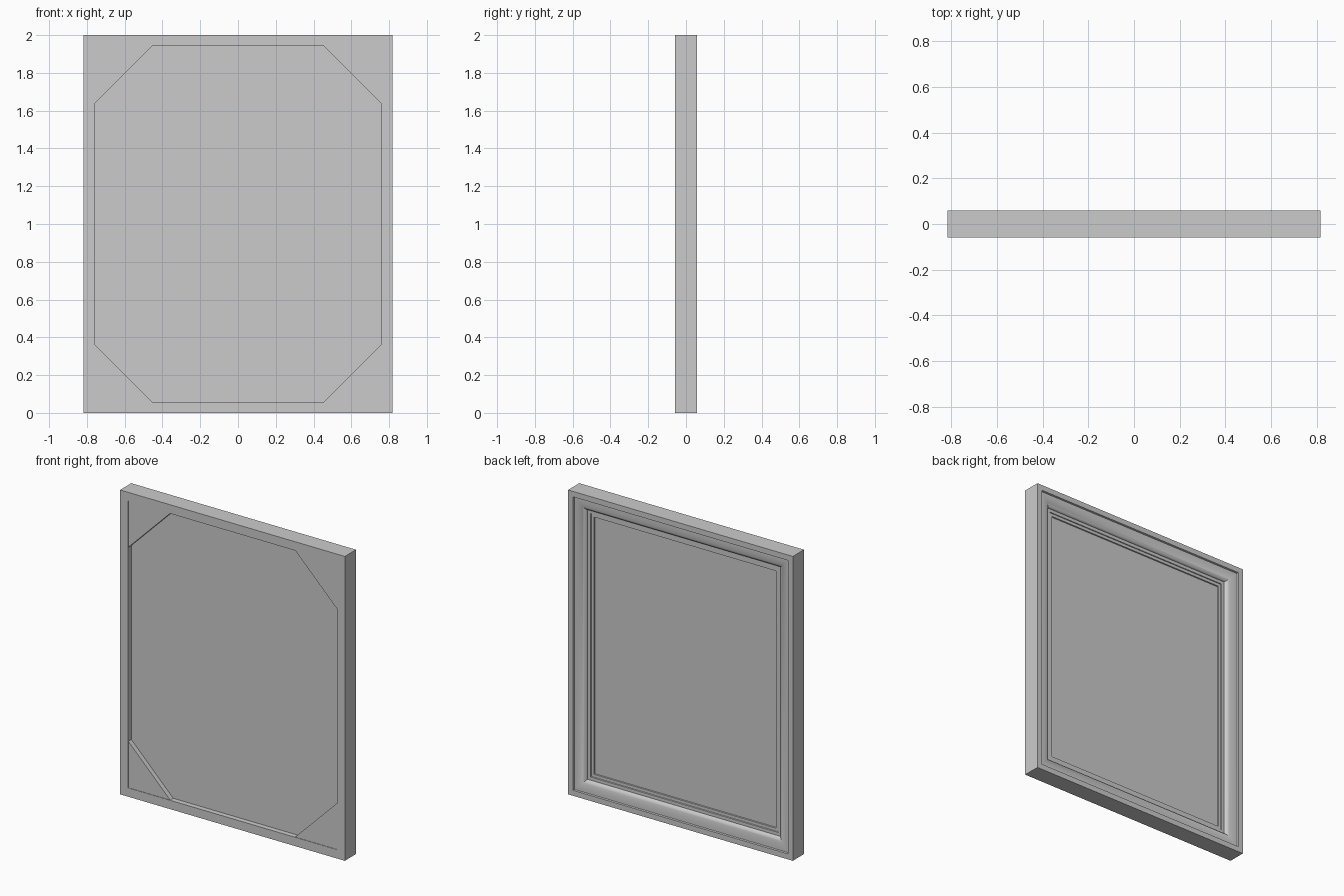
import bpy, bmesh, math

if "Cube" in bpy.data.objects:
    bpy.data.objects.remove(bpy.data.objects["Cube"])

W, H, D = 0.817, 2.0, 0.058      # half width, height, half depth
RABBET = 0.058                   # width of the rim seen from the front
PANEL_FRONT, PANEL_BACK = -0.024, 0.004


def finish(bm, name):
    bmesh.ops.recalc_face_normals(bm, faces=bm.faces)
    me = bpy.data.meshes.new(name)
    bm.to_mesh(me)
    bm.free()
    ob = bpy.data.objects.new(name, me)
    bpy.context.collection.objects.link(ob)
    return ob


def prism(name, outline, y0, y1):
    """Extrude an (x, z) outline from y0 to y1."""
    bm = bmesh.new()
    face = bm.faces.new([bm.verts.new((x, y0, z)) for x, z in outline])
    ext = bmesh.ops.extrude_face_region(bm, geom=[face])
    for v in ext["geom"]:
        if isinstance(v, bmesh.types.BMVert):
            v.co.y = y1
    return finish(bm, name)


def mitred_frame(name, profile):
    """Sweep a closed (inset, y) profile round the rectangle with mitred corners."""
    bm = bmesh.new()
    rings = []
    for o, y in profile:
        w = W - o
        rings.append([bm.verts.new((x, y, z)) for x, z in
                      ((-w, o), (w, o), (w, H - o), (-w, H - o))])
    for a, b in zip(rings, rings[1:] + rings[:1]):
        for i in range(4):
            j = (i + 1) % 4
            bm.faces.new((a[i], a[j], b[j], b[i]))
    return finish(bm, name)


# Moulded frame: front rim, outer side, flat band, step, rounded moulding, lip
profile = [(RABBET, PANEL_FRONT), (RABBET, -D), (0, -D), (0, D), (0.036, D), (0.038, D - 0.012), (0.045, D - 0.012)]
for i in range(1, 11):
    a = math.radians(90) * i / 10
    profile.append((0.045 + 0.068 * math.sin(a), D - 0.040 + 0.028 * math.cos(a)))
profile += [(0.113, D - 0.042), (0.134, D - 0.042), (0.136, D - 0.047),
            (0.155, D - 0.047), (0.157, PANEL_BACK), (0.157, PANEL_FRONT + 0.01),
            (RABBET, PANEL_FRONT + 0.01)]
frame = mitred_frame("frame", profile)
bpy.context.view_layer.objects.active = frame
frame.select_set(True)
bpy.ops.object.shade_smooth_by_angle(angle=math.radians(30))

# Flat panel held in the rabbet
w, z0, z1 = W - RABBET, RABBET, H - RABBET
prism("panel", [(-w, z0), (w, z0), (w, z1), (-w, z1)], PANEL_FRONT, PANEL_BACK)

# Triangular corner braces on the front side
LEG = 0.305
for sx, side in ((-1, "left"), (1, "right")):
    for z, sz, level in ((z0, 1, "lower"), (z1, -1, "upper")):
        prism(f"corner_brace_{level}_{side}",
              [(sx * w, z), (sx * (w - LEG), z), (sx * w, z + sz * LEG)],
              -D + 0.003, PANEL_FRONT)
